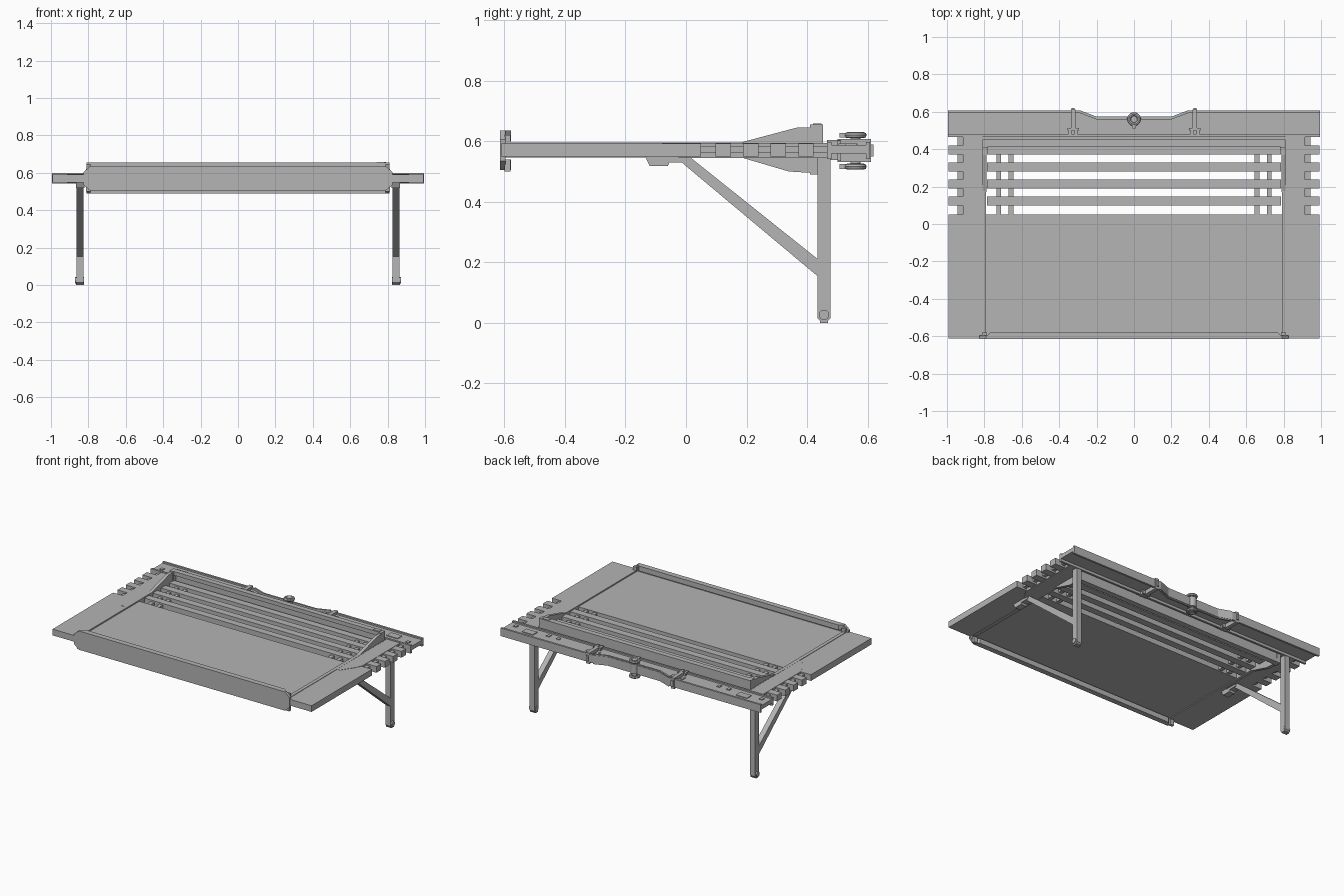
import bpy, bmesh, math
from mathutils import Vector

grey = bpy.data.materials.new("grey metal")
grey.diffuse_color = (0.46, 0.46, 0.46, 1)


def finish(name, bm, mirror=False):
    bmesh.ops.recalc_face_normals(bm, faces=bm.faces)
    me = bpy.data.meshes.new(name)
    bm.to_mesh(me)
    bm.free()
    me.materials.append(grey)
    ob = bpy.data.objects.new(name, me)
    bpy.context.collection.objects.link(ob)
    if mirror:
        m = ob.modifiers.new("Mirror", 'MIRROR')
        m.use_mirror_merge = False
    return ob


def prism(name, pts, axis, a, b, mirror=False):
    """Extrude a 2D profile along an axis from a to b."""
    bm = bmesh.new()

    def place(p, d):
        return {'x': (d, p[0], p[1]), 'y': (p[0], d, p[1]), 'z': (p[0], p[1], d)}[axis]
    face = bm.faces.new([bm.verts.new(place(p, a)) for p in pts])
    shift = Vector(place((0, 0), b - a))
    ext = bmesh.ops.extrude_face_region(bm, geom=[face], use_keep_orig=True)
    moved = [v for v in ext["geom"] if isinstance(v, bmesh.types.BMVert)]
    bmesh.ops.translate(bm, verts=moved, vec=shift)
    return finish(name, bm, mirror)


def box(name, x0, x1, y0, y1, z0, z1, mirror=False):
    return prism(name, [(x0, y0), (x1, y0), (x1, y1), (x0, y1)], 'z', z0, z1, mirror)


def disc(cx, cy, r, n=16):
    return [(cx + r * math.cos(2 * math.pi * i / n), cy + r * math.sin(2 * math.pi * i / n))
            for i in range(n)]


def band(pts, dy):
    """Closed outline of a strip between a path and its copy shifted in y."""
    return pts + [(x, y + dy) for x, y in reversed(pts)]


# main deck and side wings
box("deck", -0.81, 0.81, -0.60, 0.05, 0.553, 0.586)
box("side_wing", 0.81, 0.992, -0.612, 0.05, 0.549, 0.592, True)
box("deck_side_rail", 0.79, 0.814, -0.60, 0.45, 0.547, 0.595, True)

# front lip with chamfered ends and a raised edge
lip = [(-0.825, 0.535), (-0.79, 0.505), (0.79, 0.505), (0.825, 0.535),
       (0.825, 0.605), (0.79, 0.635), (-0.79, 0.635), (-0.825, 0.605)]
prism("front_lip", lip, 'y', -0.615, -0.597)
for nm, z0, z1 in (("upper", 0.60, 0.635), ("lower", 0.505, 0.54)):
    prism("lip_ledge_" + nm, [(-0.79, -0.60), (0.79, -0.60), (0.765, -0.578), (-0.765, -0.578)],
          'z', z0, z1)
    box("lip_corner_" + nm, 0.785, 0.812, -0.60, -0.58, z0 - 0.005, z1 - 0.015 if nm == "upper" else z1, True)

# open slats across the middle and short slats on both sides
for i in range(4):
    y = 0.098 + i * 0.091
    box("slat_%d" % i, -0.785, 0.785, y, y + 0.049, 0.55, 0.591)
    box("side_slat_%d" % i, 0.89, 0.992, y, y + 0.05, 0.549, 0.592, True)
for i, x in enumerate((0.645, 0.71)):
    box("slat_bar_%d" % i, x, x + 0.026, 0.04, 0.39, 0.56, 0.58, True)
box("side_slat_bar", 0.918, 0.943, 0.04, 0.475, 0.562, 0.582, True)

# side strip, tapering at its front end
strip = [(0.81, -0.08), (0.835, -0.08), (0.895, 0.01), (0.915, 0.05), (0.915, 0.475), (0.81, 0.475)]
prism("side_strip", strip, 'z', 0.545, 0.594, True)

# tapered cheeks and rear cross frame
cheek = [(0.17, 0.55), (0.34, 0.50), (0.42, 0.495), (0.42, 0.646), (0.37, 0.646), (0.17, 0.593)]
prism("cheek", cheek, 'x', 0.788, 0.81, True)
box("cross_frame_top", -0.81, 0.81, 0.415, 0.452, 0.628, 0.655)
box("cross_frame_bottom", -0.81, 0.81, 0.415, 0.452, 0.49, 0.515)
box("cross_frame_web", -0.80, 0.80, 0.436, 0.45, 0.51, 0.632)
box("cross_frame_end", 0.78, 0.81, 0.41, 0.452, 0.49, 0.655, True)
box("frame_tab", 0.74, 0.79, 0.42, 0.448, 0.655, 0.659)
box("rear_joint", 0.28, 0.36, 0.445, 0.48, 0.552, 0.588, True)
box("rear_filler", -0.81, 0.81, 0.446, 0.472, 0.556, 0.586)

# rear beam with a notched back edge, web and two flanges
back = [(-0.995, 0.608), (-0.29, 0.608), (-0.20, 0.574),
        (0.20, 0.574), (0.29, 0.608), (0.995, 0.608)]
prism("rear_beam_web", [(x, y - 0.003) for x, y in back] + [(0.995, 0.47), (-0.995, 0.47)],
      'z', 0.560, 0.588)
prism("rear_beam_back_flange", band(back, -0.014), 'z', 0.542, 0.598)
box("rear_beam_front_flange", -0.995, 0.995, 0.466, 0.48, 0.542, 0.598)
middle = [(-0.29, 0.605), (-0.20, 0.571), (0.20, 0.571), (0.29, 0.605)]
prism("rear_beam_middle_band", band(middle, -0.012), 'z', 0.535, 0.604)

# plates and bolt heads on the rear beam
for i, (x, y, w, h) in enumerate(((0.82, 0.54, 0.042, 0.025), (0.942, 0.516, 0.012, 0.012),
                                  (0.69, 0.516, 0.012, 0.012), (0.615, 0.516, 0.012, 0.012),
                                  (0.36, 0.553, 0.012, 0.014), (0.29, 0.553, 0.012, 0.014))):
    box("beam_plate_%d" % i, x - w, x + w, y - h, y + h, 0.588, 0.593, True)

# hinge clasps on the rear beam
box("clasp_strap", 0.312, 0.338, 0.50, 0.612, 0.532, 0.607, True)
box("clasp_back", 0.317, 0.333, 0.605, 0.62, 0.55, 0.59, True)
for i, x in enumerate((0.302, 0.333)):
    box("clasp_foot_%d" % i, x, x + 0.016, 0.466, 0.51, 0.538, 0.604, True)
box("clasp_wing", 0.295, 0.355, 0.50, 0.512, 0.535, 0.602, True)

# centre latch with a ring above and below
prism("latch_shaft", disc(0, 0.56, 0.017), 'z', 0.508, 0.628)
prism("latch_collar", disc(0, 0.56, 0.03), 'z', 0.54, 0.606)
for nm, z in (("upper", 0.620), ("lower", 0.516)):
    bpy.ops.mesh.primitive_torus_add(location=(0, 0.56, z), major_radius=0.027, minor_radius=0.01,
                                     major_segments=20, minor_segments=8)
    ring = bpy.context.object
    ring.name = "latch_ring_" + nm
    ring.data.materials.append(grey)
    bpy.ops.object.shade_smooth_by_angle()
    prism("latch_tail_" + nm, [(-0.012, 0.535), (-0.006, 0.508), (0.006, 0.508), (0.012, 0.535)],
          'z', z - 0.008, z + 0.008)

# folding legs: post, diagonal brace, hinge bracket, foot pin
post = [(0.435, 0.55), (0.435, 0.015), (0.447, 0.002), (0.465, 0.002), (0.477, 0.015), (0.477, 0.55)]
prism("leg_post", post, 'x', 0.826, 0.863, True)
brace = [(-0.005, 0.522), (0.436, 0.153), (0.436, 0.21), (0.01, 0.55), (-0.03, 0.55)]
prism("leg_brace", brace, 'x', 0.826, 0.863, True)
bracket = [(-0.135, 0.55), (-0.12, 0.518), (-0.06, 0.518), (-0.055, 0.53), (0.0, 0.53), (0.01, 0.55)]
prism("leg_bracket", bracket, 'x', 0.822, 0.867, True)
prism("foot_pin", disc(0.456, 0.026, 0.017), 'x', 0.824, 0.872, True)
box("foot_pad", 0.824, 0.866, 0.443, 0.469, 0.0, 0.012, True)
